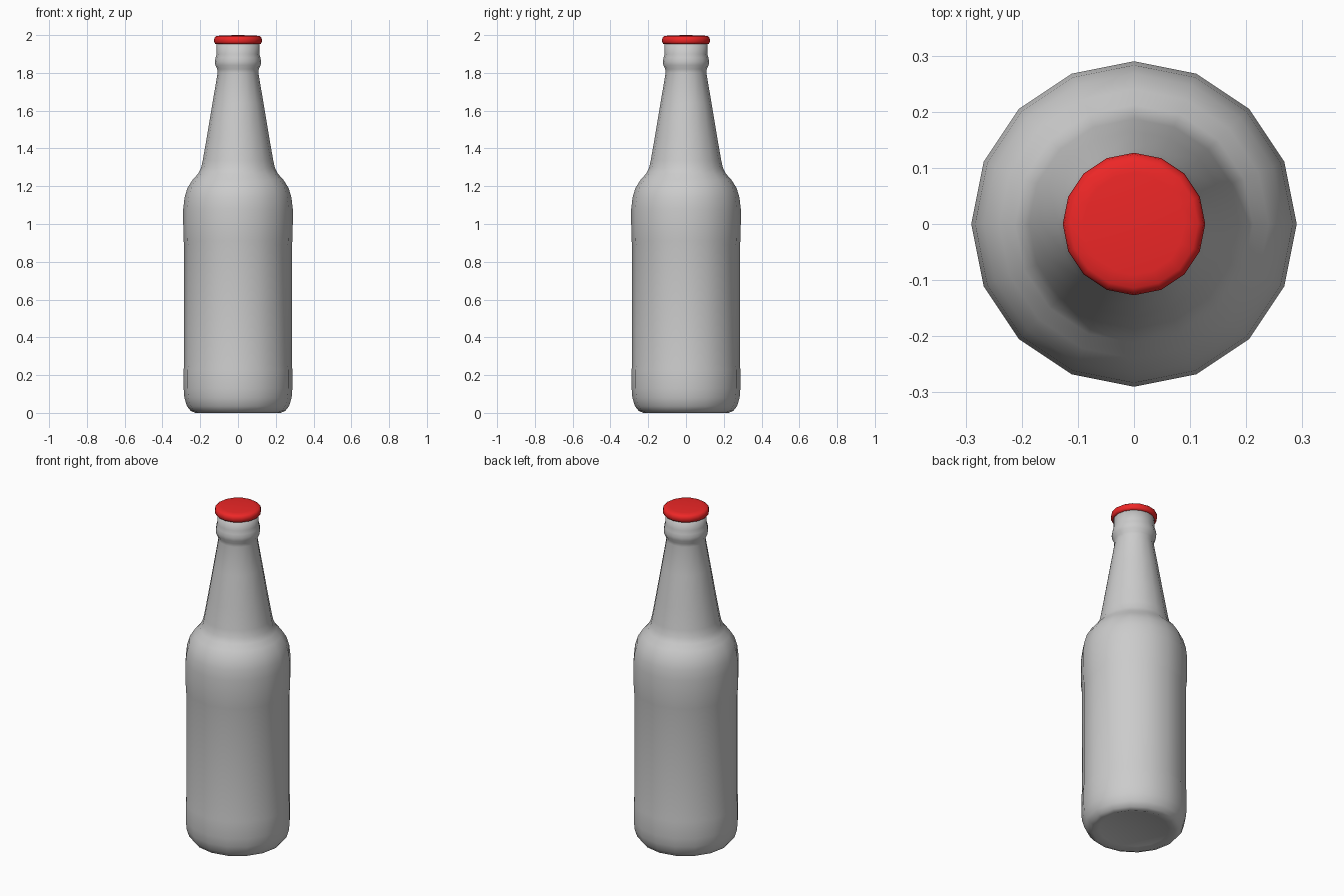
import bpy, bmesh, math

if "Cube" in bpy.data.objects:
    bpy.data.objects.remove(bpy.data.objects["Cube"])

SIDES = 16


def lathe(name, profile, color=None):
    """Revolve (radius, height) points around z; radius 0 closes to a pole."""
    bm = bmesh.new()
    rings = []
    for r, z in profile:
        if r == 0:
            rings.append([bm.verts.new((0, 0, z))] * SIDES)
        else:
            rings.append([bm.verts.new((r * math.cos(math.tau * i / SIDES),
                                        r * math.sin(math.tau * i / SIDES), z))
                          for i in range(SIDES)])
    for a, b in zip(rings, rings[1:]):
        for i in range(SIDES):
            j = (i + 1) % SIDES
            corners = list(dict.fromkeys((a[i], a[j], b[j], b[i])))
            bm.faces.new(corners).smooth = True
    bmesh.ops.recalc_face_normals(bm, faces=bm.faces)
    mesh = bpy.data.meshes.new(name)
    bm.to_mesh(mesh)
    bm.free()
    obj = bpy.data.objects.new(name, mesh)
    bpy.context.collection.objects.link(obj)
    if color:
        mat = bpy.data.materials.new(name + "_paint")
        mat.diffuse_color = color
        mat.use_nodes = True
        mat.node_tree.nodes["Principled BSDF"].inputs["Base Color"].default_value = mat.diffuse_color
        mesh.materials.append(mat)
    return obj


# Bottle: dished base, body with shallow label band, shoulder, neck, bead
lathe("bottle", [
    (0, 0.02), (0.19, 0.012), (0.225, 0.0), (0.25, 0.01), (0.27, 0.035),
    (0.284, 0.08), (0.288, 0.13), (0.288, 0.23), (0.285, 0.25),
    (0.285, 0.89), (0.288, 0.91), (0.29, 1.0), (0.29, 1.08), (0.283, 1.14),
    (0.268, 1.19), (0.24, 1.235), (0.212, 1.265), (0.196, 1.295),
    (0.187, 1.335), (0.165, 1.46), (0.135, 1.64), (0.108, 1.80),
    (0.110, 1.82), (0.120, 1.84), (0.122, 1.86), (0.119, 1.88),
    (0.113, 1.90), (0.113, 1.965), (0, 1.97)])

# Cap: rounded rim with a gently domed top
lathe("cap", [
    (0.11, 1.953), (0.121, 1.954), (0.126, 1.963), (0.127, 1.975),
    (0.124, 1.988), (0.114, 1.995), (0.09, 1.998), (0, 2.0)],
    (0.85, 0.02, 0.02, 1))
